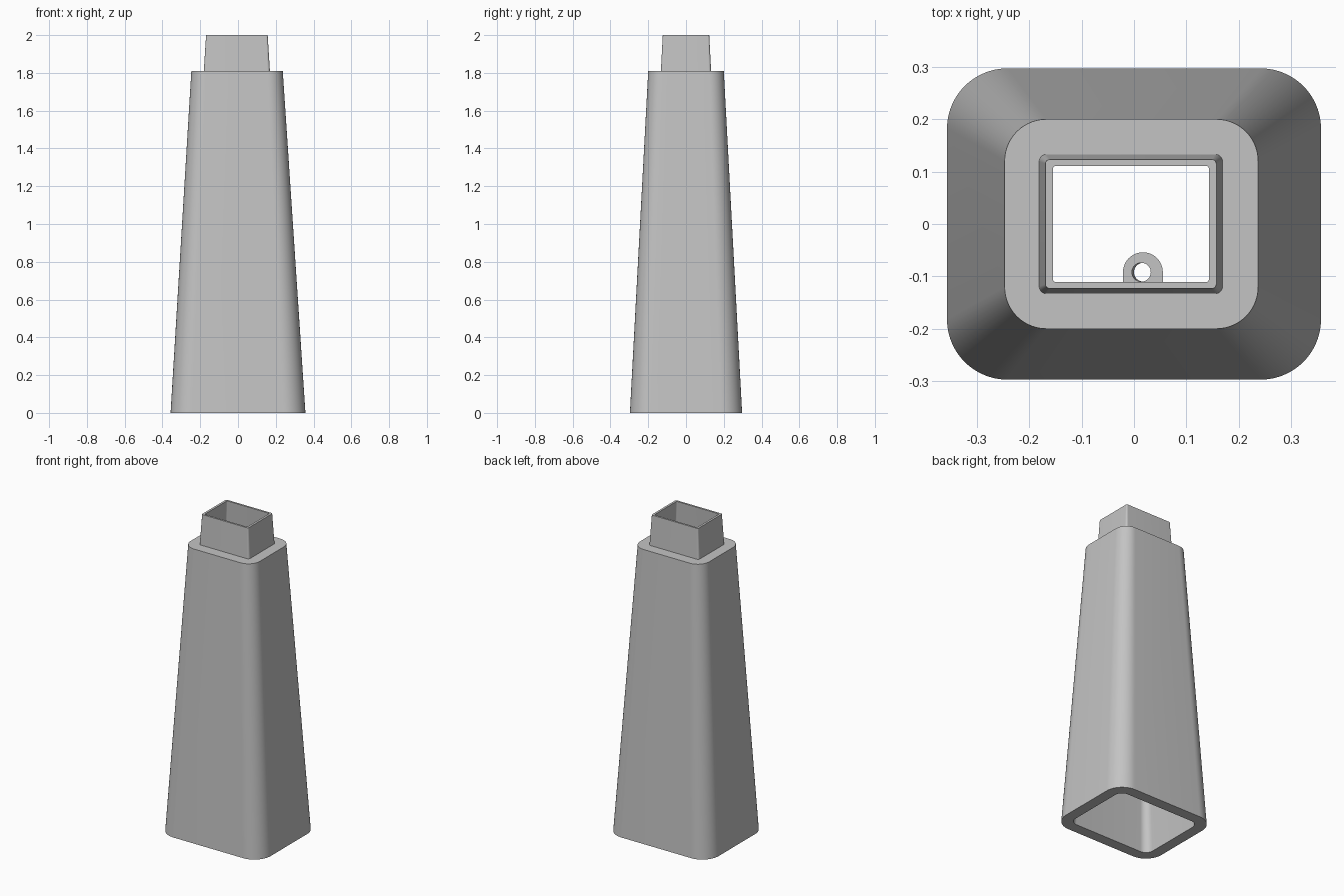
import bpy, bmesh
from math import sin, cos, pi

cube = bpy.data.objects.get("Cube")
if cube:
    bpy.data.objects.remove(cube, do_unlink=True)

grey = bpy.data.materials.new("plain_grey")
grey.use_nodes = True
colour = (0.55, 0.55, 0.55, 1)
grey.diffuse_color = colour
grey.node_tree.nodes["Principled BSDF"].inputs["Base Color"].default_value = colour


def rounded_rect(cx, hx, hy, r, z, steps=14):
    """Rounded rectangle loop, counter-clockwise seen from above."""
    points = []
    for i, (sx, sy) in enumerate([(1, 1), (-1, 1), (-1, -1), (1, -1)]):
        for k in range(steps + 1):
            a = (i + k / steps) * pi / 2
            points.append((cx + sx * (hx - r) + r * cos(a),
                           sy * (hy - r) + r * sin(a), z))
    return points


def loft(name, loops, closed):
    """Bridge matching loops into a shell; closed joins last to first."""
    bm = bmesh.new()
    rings = [[bm.verts.new(p) for p in loop] for loop in loops]
    pairs = list(zip(rings, rings[1:]))
    if closed:
        pairs.append((rings[-1], rings[0]))
    for low, high in pairs:
        for i in range(len(low)):
            j = (i + 1) % len(low)
            bm.faces.new((low[i], low[j], high[j], high[i]))
    mesh = bpy.data.meshes.new(name)
    bm.to_mesh(mesh)
    bm.free()
    mesh.materials.append(grey)
    obj = bpy.data.objects.new(name, mesh)
    bpy.context.collection.objects.link(obj)
    bpy.ops.object.select_all(action='DESELECT')
    obj.select_set(True)
    bpy.context.view_layer.objects.active = obj
    bpy.ops.object.shade_smooth_by_angle(angle=0.5)
    return obj


SHOULDER = 1.81
cavity_top = rounded_rect(-0.006, 0.162, 0.121, 0.01, SHOULDER)

# Hollow tapered body with a flat shoulder
loft("tapered_body", [
    rounded_rect(0, 0.357, 0.297, 0.115, 0),
    rounded_rect(-0.005, 0.242, 0.2, 0.08, SHOULDER),
    cavity_top,
    rounded_rect(0, 0.289, 0.228, 0.05, 0),
], True)

# Open rectangular neck
loft("neck", [
    rounded_rect(-0.006, 0.175, 0.133, 0.014, SHOULDER),
    rounded_rect(-0.006, 0.163, 0.123, 0.008, 2),
    rounded_rect(-0.006, 0.149, 0.111, 0.006, 2),
    cavity_top,
], False)


# Guide eyelet on the inside of the front wall
def eyelet_loop(z, outer, shift=0, sides=48):
    points = []
    for i in range(sides):
        a = 2 * pi * i / sides
        s = 0.018
        if outer:
            s = 0.038
            if sin(a) < -0.001:  # straight sides running into the wall
                s = min(0.038 / max(abs(cos(a)), 0.001), 0.055 / -sin(a))
        points.append((0.017 + shift + s * cos(a), -0.092 + s * sin(a), z))
    return points


loft("guide_eyelet", [
    eyelet_loop(1.62, True), eyelet_loop(1.76, True),
    eyelet_loop(1.76, False, -0.003), eyelet_loop(1.62, False, 0.001),
], True)
